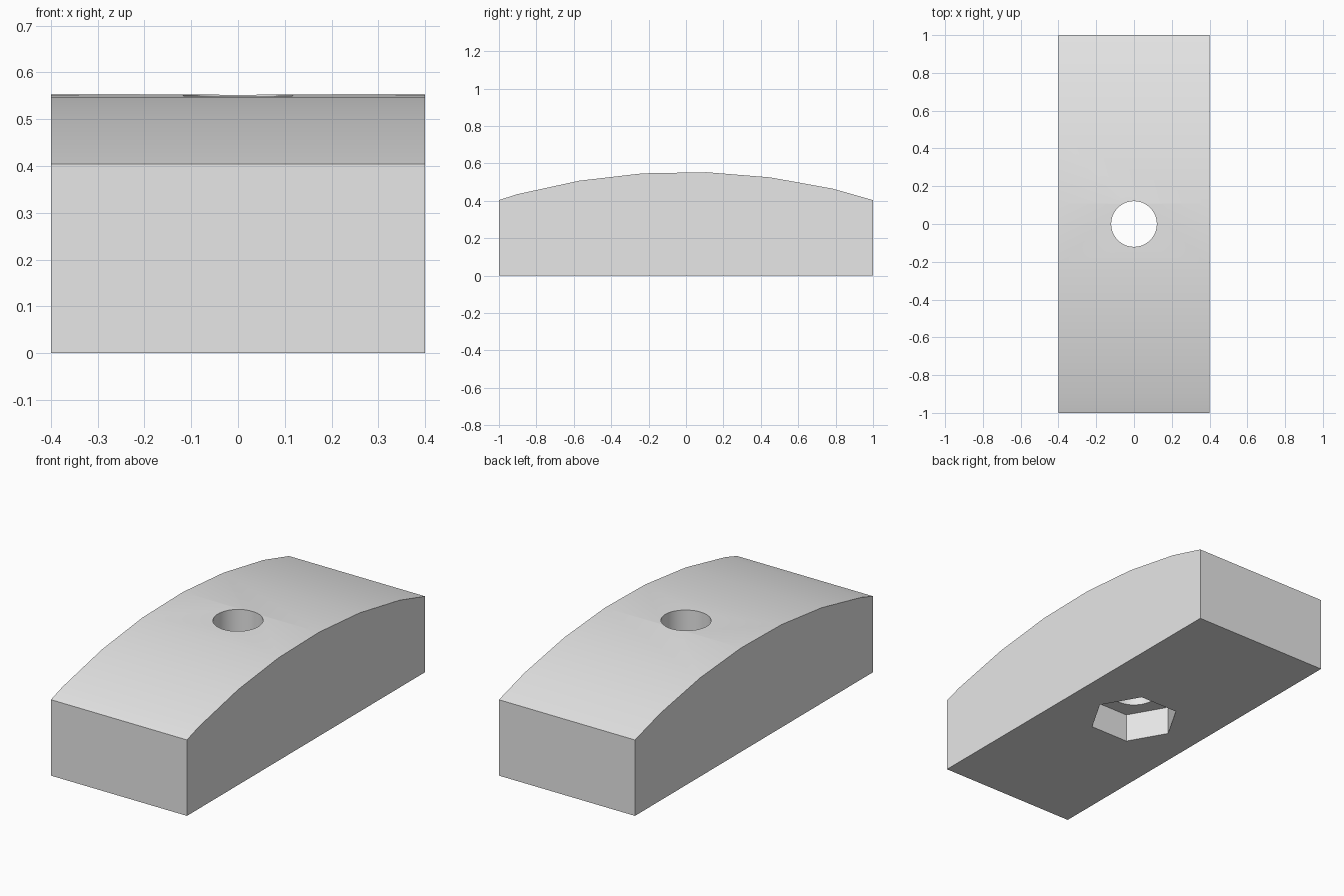
import bpy
import bmesh
import math

cube = bpy.data.objects.get("Cube")
if cube:
    bpy.data.objects.remove(cube, do_unlink=True)

# Single light grey material
grey = bpy.data.materials.new("light_grey")
grey.use_nodes = True
colour = (0.8, 0.8, 0.8, 1)
grey.diffuse_color = colour
grey.node_tree.nodes["Principled BSDF"].inputs["Base Color"].default_value = colour


def prism(name, outline, depth, place):
    """Extrude a closed outline along the given direction."""
    bm = bmesh.new()
    face = bm.faces.new([bm.verts.new(place(a, b)) for a, b in outline])
    moved = bmesh.ops.extrude_face_region(bm, geom=[face])["geom"]
    verts = [v for v in moved if isinstance(v, bmesh.types.BMVert)]
    bmesh.ops.translate(bm, vec=depth, verts=verts)
    bmesh.ops.recalc_face_normals(bm, faces=bm.faces)
    mesh = bpy.data.meshes.new(name)
    bm.to_mesh(mesh)
    bm.free()
    mesh.materials.append(grey)
    obj = bpy.data.objects.new(name, mesh)
    bpy.context.collection.objects.link(obj)
    return obj


def ring(radius, sides):
    steps = [2 * math.pi * i / sides for i in range(sides)]
    return [(radius * math.cos(t), radius * math.sin(t)) for t in steps]


# Side profile: flat base and ends, top a faceted shallow arc
RADIUS, TOP, STEP = 3.475, 0.5545, math.pi / 32


def arc_point(k):
    t = 0.0315 + k * STEP
    return RADIUS * math.sin(t), TOP - RADIUS * (1 - math.cos(t))


def cut_at(p, q, y):
    return y, p[1] + (q[1] - p[1]) * (y - p[0]) / (q[0] - p[0])


arc = [arc_point(k) for k in range(-4, 4)]
arc[0] = cut_at(arc[0], arc[1], -1)
arc[-1] = cut_at(arc[-2], arc[-1], 1)
block = prism("arched_block", [(-1, 0)] + arc + [(1, 0)], (0.8, 0, 0),
              lambda y, z: (-0.4, y, z))

# Round through hole and hexagonal nut pocket in the underside
hole = prism("hole_cutter", ring(0.121, 48), (0, 0, 1),
             lambda x, y: (x, y, -0.2))
pocket = prism("nut_pocket_cutter", ring(0.226, 6), (0, 0, 0.353),
               lambda x, y: (x, y, -0.2))

bpy.context.view_layer.objects.active = block
block.select_set(True)
for cutter in (pocket, hole):
    mod = block.modifiers.new(cutter.name, "BOOLEAN")
    mod.operation = "DIFFERENCE"
    mod.solver = "EXACT"
    mod.object = cutter
    bpy.ops.object.modifier_apply(modifier=mod.name)
    bpy.data.objects.remove(cutter, do_unlink=True)

bpy.ops.object.shade_smooth_by_angle(angle=math.radians(30))
